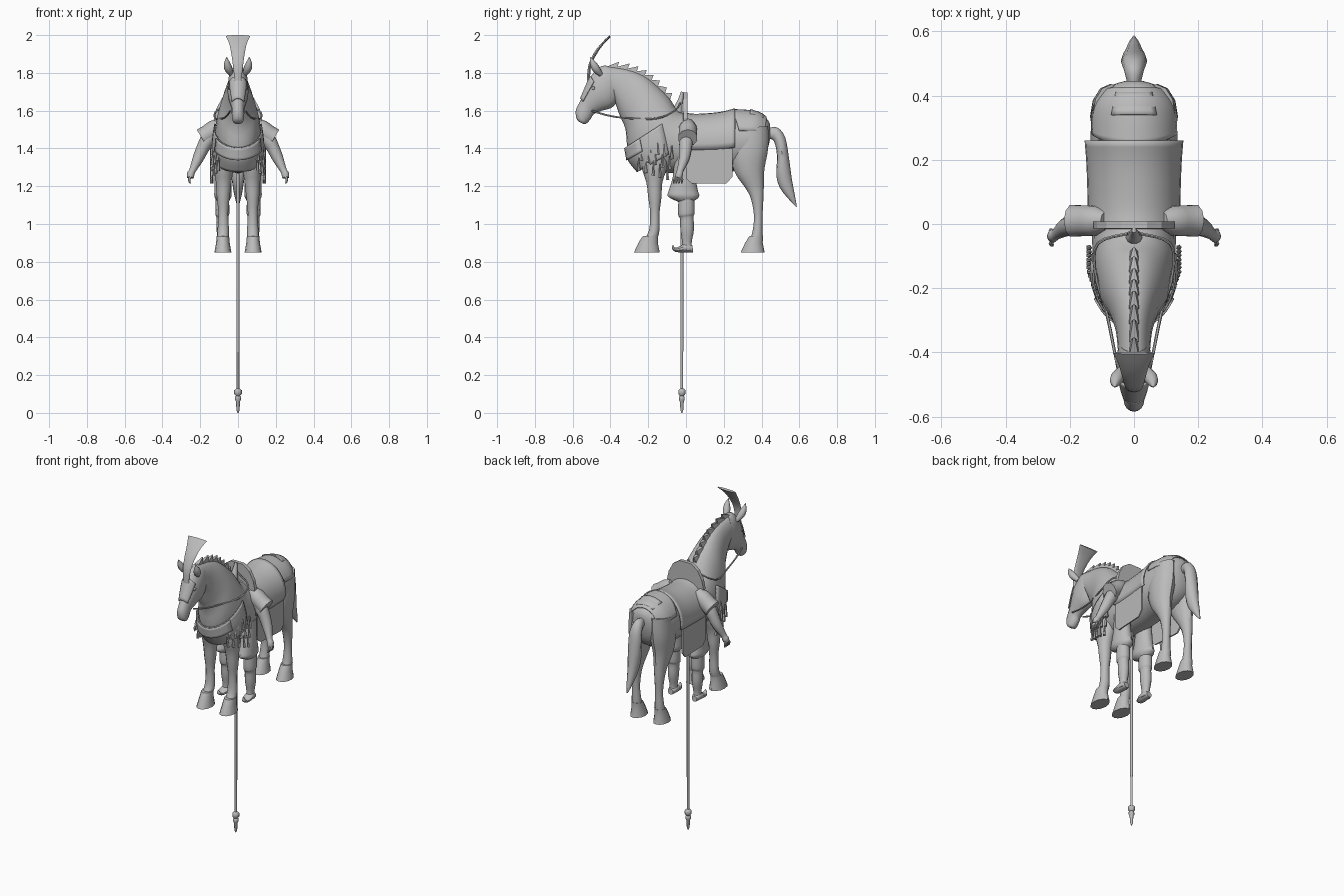
import bpy, math
from mathutils import Vector

grey = bpy.data.materials.new("plain_grey")
grey.diffuse_color = (0.5, 0.5, 0.5, 1)


def finish(name, verts, faces, smooth=35, thick=0):
    me = bpy.data.meshes.new(name)
    me.from_pydata([tuple(v) for v in verts], [], faces)
    me.materials.append(grey)
    ob = bpy.data.objects.new(name, me)
    bpy.context.collection.objects.link(ob)
    bpy.ops.object.select_all(action='DESELECT')
    bpy.context.view_layer.objects.active = ob
    ob.select_set(True)
    bpy.ops.object.mode_set(mode='EDIT')
    bpy.ops.mesh.select_all(action='SELECT')
    bpy.ops.mesh.normals_make_consistent(inside=False)
    bpy.ops.object.mode_set(mode='OBJECT')
    if smooth:
        bpy.ops.object.shade_smooth_by_angle(angle=math.radians(smooth))
    if thick:
        m = ob.modifiers.new("thickness", 'SOLIDIFY')
        m.thickness, m.offset = thick, 0
    return ob


def resample(rows, n):
    """Catmull-Rom through the rows, n steps for each span."""
    out = []
    for i in range(len(rows) - 1):
        p0, p1, p2, p3 = (rows[max(i - 1, 0)], rows[i], rows[i + 1], rows[min(i + 2, len(rows) - 1)])
        for k in range(n):
            t = k / n
            out.append([0.5 * (2 * b + (c - a) * t + (2 * a - 5 * b + 4 * c - d) * t * t
                               + (3 * b - a - 3 * c + d) * t ** 3) for a, b, c, d in zip(p0, p1, p2, p3)])
    return out + [list(rows[-1])]


def side(name, s, mirror):
    return name + ("_left" if s > 0 else "_right") if mirror else name


def loft(name, rings, n=3, seg=16, mirror=False, arc=None, off=0, thick=0.006):
    """Rings: y, z of the first edge, y, z of the opposite edge, half width, x.
    With arc, only an open shell between two angles is built."""
    rows = resample([tuple(r) + ((0,) if len(r) == 5 else ()) for r in rings], n)
    for s in ((1, -1) if mirror else (1,)):
        verts, faces = [], []
        cols = seg + 1 if arc else seg
        for ya, za, yb, zb, w, x in rows:
            c = Vector((x * s, (ya + yb) / 2, (za + zb) / 2))
            d = Vector((0, ya - yb, za - zb)) / 2
            d += d.normalized() * off
            for k in range(cols):
                a = math.radians(arc[0] + (arc[1] - arc[0]) * k / seg) if arc else math.tau * k / seg
                verts.append(c + d * math.cos(a) + Vector(((w + off) * math.sin(a) * s, 0, 0)))
        for r in range(len(rows) - 1):
            for k in range(seg):
                a, b = r * cols + k, r * cols + (k + 1) % cols
                faces.append((a, b, b + cols, a + cols))
        if not arc:
            faces += [tuple(range(seg)), tuple(range((len(rows) - 1) * cols, len(rows) * cols))]
        finish(side(name, s, mirror), verts, faces, 40, thick if arc else 0)


def tube(name, pts, n=3, seg=10, mirror=False):
    """Round tube through x, y, z, radius points."""
    rows = resample(pts, n)
    for s in ((1, -1) if mirror else (1,)):
        verts, faces = [], []
        cs = [Vector((p[0] * s, p[1], p[2])) for p in rows]
        for i, c in enumerate(cs):
            t = (cs[min(i + 1, len(cs) - 1)] - cs[max(i - 1, 0)]).normalized()
            u = t.cross(Vector((0, 1, 0.01))).normalized()
            v = t.cross(u)
            for k in range(seg):
                a = math.tau * k / seg
                verts.append(c + (u * math.cos(a) + v * math.sin(a)) * rows[i][3])
        for r in range(len(cs) - 1):
            for k in range(seg):
                a, b = r * seg + k, r * seg + (k + 1) % seg
                faces.append((a, b, b + seg, a + seg))
        faces += [tuple(range(seg)), tuple(range((len(cs) - 1) * seg, len(cs) * seg))]
        finish(side(name, s, mirror), verts, faces, 50)


def prism(name, low, high):
    """Closed solid between two matching outlines."""
    n = len(low)
    faces = [tuple(range(n)), tuple(range(n, 2 * n))]
    faces += [(i, (i + 1) % n, n + (i + 1) % n, n + i) for i in range(n)]
    finish(name, low + high, faces, 0)


# Horse trunk and neck, from rump to poll
body = [(.445, 1.53, .445, 1.45, .03), (.425, 1.56, .42, 1.36, .09), (.37, 1.59, .36, 1.30, .128),
        (.28, 1.60, .27, 1.28, .135), (.18, 1.58, .18, 1.28, .133), (.05, 1.575, .05, 1.27, .13),
        (-.04, 1.60, -.10, 1.27, .13), (-.09, 1.67, -.24, 1.29, .122), (-.15, 1.73, -.305, 1.38, .105),
        (-.22, 1.785, -.32, 1.50, .078), (-.31, 1.82, -.355, 1.585, .057), (-.41, 1.835, -.38, 1.66, .05)]
loft("horse_body", body, 3, 20)
# Head and its brow plate
head = [(-.40, 1.835, -.345, 1.70, .045), (-.45, 1.835, -.36, 1.65, .053), (-.505, 1.78, -.395, 1.615, .055),
        (-.53, 1.72, -.445, 1.60, .047), (-.555, 1.66, -.49, 1.58, .035), (-.583, 1.605, -.505, 1.555, .033),
        (-.58, 1.56, -.53, 1.53, .028), (-.565, 1.54, -.545, 1.53, .012)]
loft("horse_head", head, 3, 16)
loft("brow_plate", head[2:5], 3, 10, arc=(-50, 50), off=.005)
tube("ear", [(.035, -.45, 1.79, .012), (.05, -.475, 1.82, .021), (.058, -.492, 1.85, .017), (.06, -.508, 1.885, .001)], mirror=True)
tube("eye", [(.04, -.49, 1.72, .011), (.051, -.492, 1.72, .008)], 1, 8, True)
# Fan-shaped head plume
loft("plume", [(-.525, 1.76, -.508, 1.76, .018), (-.517, 1.84, -.502, 1.84, .027), (-.485, 1.91, -.472, 1.90, .036),
               (-.445, 1.96, -.436, 1.952, .047), (-.405, 2.0, -.399, 1.99, .065)], 3, 12)

# Saw-toothed mane along the crest
crest = resample([(-.41, 1.822), (-.31, 1.808), (-.22, 1.773), (-.15, 1.718), (-.085, 1.65)], 2)
for i in range(len(crest) - 1):
    (y0, z0), (y1, z1) = crest[i], crest[i + 1]
    tuft = [(y0 - .01, z0 - .02), (y0, z0 + .015), (y1 + .012, z1 + .042), (y1, z1 + .008), (y1, z1 - .02)]
    # Each tuft narrows to a ridge at its tip
    wide = [.018, .014, .003, .012, .018]
    prism(f"mane_tuft_{i}", [(-w, y, z) for (y, z), w in zip(tuft, wide)], [(w, y, z) for (y, z), w in zip(tuft, wide)])

# Horse legs and hooves
loft("hind_leg", [(.25, 1.50, .435, 1.52, .058, .07), (.235, 1.37, .435, 1.40, .062, .075), (.26, 1.27, .415, 1.29, .05, .078),
                  (.315, 1.19, .412, 1.20, .036, .078), (.345, 1.13, .41, 1.14, .029, .08), (.36, 1.04, .405, 1.04, .023, .08),
                  (.352, .96, .405, .96, .028, .08), (.34, .92, .405, .925, .03, .08)], 3, 12, True)
loft("front_leg", [(-.25, 1.42, -.08, 1.42, .05, .07), (-.235, 1.30, -.10, 1.30, .05, .074), (-.21, 1.22, -.125, 1.22, .041, .076),
                   (-.2, 1.14, -.13, 1.14, .034, .078), (-.19, 1.06, -.14, 1.06, .026, .078),
                   (-.195, .97, -.14, .97, .03, .078), (-.22, .92, -.15, .925, .03, .08)], 3, 12, True)
for nm, f, b in (("hind_hoof", .335, .408), ("front_hoof", -.23, -.147)):
    loft(nm, [(f, .935, b, .94, .033, .08), (f - .022, .90, b - .002, .90, .036, .08),
              (f - .045, .85, b + .008, .85, .045, .08)], 1, 12, True)
# Tail
loft("tail", [(.43, 1.45, .44, 1.51, .02), (.465, 1.44, .485, 1.51, .03), (.482, 1.36, .525, 1.46, .04),
              (.478, 1.26, .545, 1.35, .04), (.498, 1.19, .56, 1.24, .03), (.545, 1.13, .575, 1.16, .018),
              (.583, 1.09, .587, 1.092, .003)], 3, 12)

# Rump armour and saddle cloth follow the trunk
loft("rump_armour", [(.425, 1.56, .41, 1.36, .09), (.37, 1.59, .34, 1.30, .128), (.25, 1.60, .34, 1.29, .132)],
     5, 16, arc=(-72, 72), off=.006)
loft("rump_crest_plate", [(.41, 1.567, .405, 1.35, .10), (.34, 1.595, .33, 1.30, .128)], 4, 8, arc=(-30, 30), off=.012)
cloth = [(y, t, y, b, w) for y, t, b, w in ((.26, 1.60, 1.27, .141), (.18, 1.58, 1.27, .135),
                                           (.05, 1.57, 1.27, .131), (-.015, 1.58, 1.27, .13))]
loft("saddle_cloth", cloth, 3, 18, arc=(-100, 100), off=.008, thick=.01)
# Chest armour wraps the front, with a raised breast plate
chest = [(-.02, 1.60, -.312, 1.41, .118), (.0, 1.52, -.30, 1.345, .127), (.0, 1.42, -.25, 1.28, .125)]
loft("chest_armour", chest, 4, 20, arc=(75, 285), off=.008)
loft("breast_plate", chest[:2], 4, 10, arc=(120, 240), off=.015)
for s, nm in ((1, "left"), (-1, "right")):
    # Hanging side flap, splayed towards the rear
    flap = [(0, 1.40), (.245, 1.40), (.245, 1.25), (.215, 1.215), (.03, 1.215), (0, 1.24)]
    prism("side_flap_" + nm, [(s * (.129 + .05 * y), y, z) for y, z in flap], [(s * (.137 + .05 * y), y, z) for y, z in flap])
    # Tassel rows hanging from the chest armour
    for row in range(3):
        for i in range(5):
            y = -.075 - .038 * i - .012 * row
            x = .139 - max(0, -.15 - y) * .35
            z = 1.415 - .055 * row + .012 * i
            tube(f"tassel_{nm}_{row}_{i}", [(s * (x - .006), y, z, .003), (s * x, y, z - .035, .006),
                                            (s * (x + .001), y + .002, z - .072, .009)], 1, 5)

# Round saddle back and pommel
half = [(.04, 1.695), (.085, 1.665), (.115, 1.61), (.126, 1.56), (.115, 1.49)]
disc = half + [(-x, z) for x, z in reversed(half)]
prism("saddle_back", [(x, -.014, z) for x, z in disc], [(x, .008, z) for x, z in disc])
tube("pommel", [(0, -.045, 1.57, .03), (0, -.04, 1.62, .022), (0, -.03, 1.65, .016), (0, -.02, 1.70, .007)])
# Reins
tube("rein", [(.04, -.50, 1.60, .005), (.06, -.40, 1.572, .005), (.085, -.28, 1.558, .005),
              (.121, -.15, 1.56, .005), (.112, -.06, 1.60, .005), (.02, -.03, 1.64, .005)], 4, 6, True)

# Costume arms with shoulder guards and hands
tube("shoulder_guard", [(.085, .01, 1.535, .03), (.12, .01, 1.507, .048), (.16, .01, 1.475, .05), (.192, .01, 1.455, .052)], 2, 10, True)
tube("arm", [(.13, .005, 1.50, .035), (.165, 0, 1.44, .038), (.187, -.002, 1.40, .034), (.212, -.01, 1.345, .029),
             (.24, -.03, 1.285, .018), (.25, -.035, 1.265, .02), (.253, -.04, 1.245, .018)], 3, 10, True)
for i in range(4):
    y = -.062 + .014 * i
    tube(f"finger_{i}", [(.250, -.045 + .005 * i, 1.255, .009), (.259, y, 1.235, .007), (.253, y - .004, 1.215, .004)], 2, 6, True)
# Costume legs: puffed breeches, greaves and curled shoes
loft("breeches", [(-.06, 1.36, .04, 1.36, .042, .08), (-.07, 1.25, .05, 1.25, .045, .08), (-.09, 1.18, .062, 1.18, .046, .08),
                  (-.095, 1.145, .07, 1.145, .046, .08), (-.035, 1.115, .04, 1.12, .03, .08)], 3, 14, True)
loft("greave", [(-.04, 1.13, .045, 1.13, .036, .083), (-.042, 1.05, .046, 1.06, .037, .083), (-.032, 1.03, .04, 1.04, .031, .083),
                (-.03, .97, .042, .97, .031, .083), (-.02, .90, .03, .90, .022, .083), (-.025, .86, .035, .86, .025, .083)], 3, 12, True)
loft("shoe", [(.037, .85, .035, .885, .018, .083), (.01, .85, .005, .90, .027, .083), (-.03, .85, -.03, .885, .028, .085),
              (-.058, .853, -.052, .875, .02, .087), (-.074, .87, -.064, .88, .01, .088), (-.07, .888, -.066, .888, .003, .088)], 3, 10, True)

# Carrying pole with turned tip
tube("pole", [(0, -.022, .1, .007), (0, -.022, .32, .007), (0, -.022, .33, .0085), (0, -.022, 1.30, .0085)], 1, 10)
tube("pole_tip", [(0, -.022, z, r) for z, r in ((0, .003), (.015, .008), (.06, .011), (.07, .016), (.085, .016),
                                               (.09, .011), (.1, .02), (.12, .02), (.13, .008))], 1, 10)
